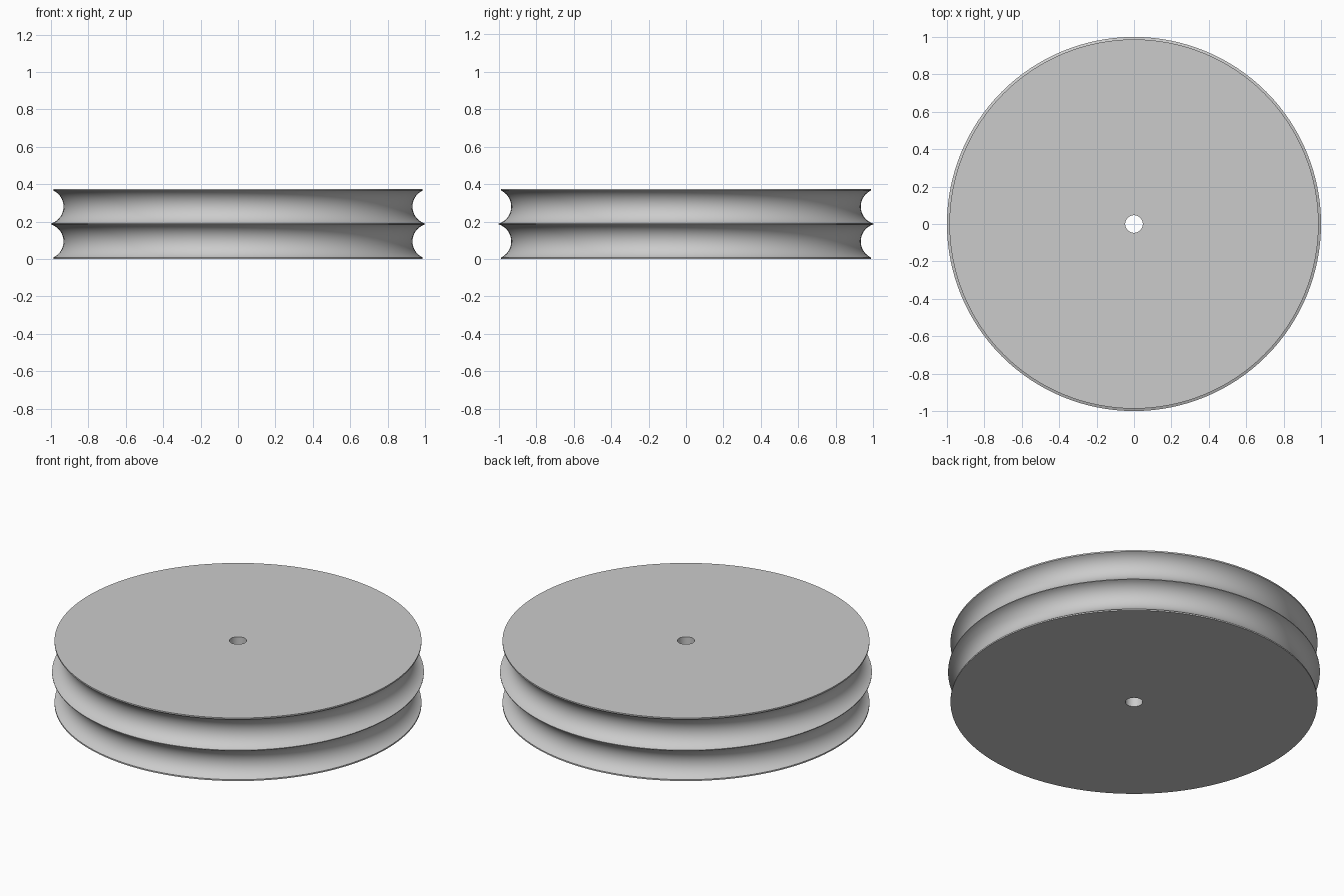
import bpy, bmesh, math

cube = bpy.data.objects.get("Cube")
if cube:
    bpy.data.objects.remove(cube, do_unlink=True)

HEIGHT = 0.374
MID = HEIGHT / 2
HOLE, RIM = 0.047, 0.987
GROOVE_X, GROOVE_R, GROOVE_Z = 1.028, 0.095, 0.093
SIDES, ARC_STEPS = 128, 20

grey = bpy.data.materials.new("light grey")
grey.use_nodes = True
colour = (0.6, 0.6, 0.6, 1)
grey.diffuse_color = colour
grey.node_tree.nodes["Principled BSDF"].inputs["Base Color"].default_value = colour


def groove(centre_z):
    """Concave arc from the outer rim to the middle ridge, bottom to top."""
    outer = math.acos((GROOVE_X - RIM) / GROOVE_R)
    inner = math.acos((GROOVE_X - 1) / GROOVE_R)
    start, end = (-outer, inner) if centre_z < MID else (-inner, outer)
    points = []
    for i in range(ARC_STEPS + 1):
        a = start + (end - start) * i / ARC_STEPS
        points.append((GROOVE_X - GROOVE_R * math.cos(a),
                       centre_z + GROOVE_R * math.sin(a)))
    return points


# Closed cross-section: bore, bottom face, two grooves, top face
profile = [(HOLE, 0), (RIM, 0)]
profile += groove(MID - GROOVE_Z) + groove(MID + GROOVE_Z)
profile += [(RIM, HEIGHT), (HOLE, HEIGHT)]

# Spin the section around the axle
bm = bmesh.new()
verts = [bm.verts.new((r, 0, z)) for r, z in profile]
edges = [bm.edges.new((v, verts[(i + 1) % len(verts)])) for i, v in enumerate(verts)]
bmesh.ops.spin(bm, geom=verts + edges, cent=(0, 0, 0), axis=(0, 0, 1),
               angle=math.tau, steps=SIDES, use_merge=True)
bmesh.ops.remove_doubles(bm, verts=bm.verts[:], dist=0.0001)
bmesh.ops.recalc_face_normals(bm, faces=bm.faces[:])

mesh = bpy.data.meshes.new("double_groove_pulley")
bm.to_mesh(mesh)
bm.free()
mesh.materials.append(grey)
pulley = bpy.data.objects.new("double_groove_pulley", mesh)
bpy.context.collection.objects.link(pulley)

# Smooth grooves with sharp rims
bpy.ops.object.select_all(action="DESELECT")
pulley.select_set(True)
bpy.context.view_layer.objects.active = pulley
bpy.ops.object.shade_smooth_by_angle(angle=math.radians(30))
